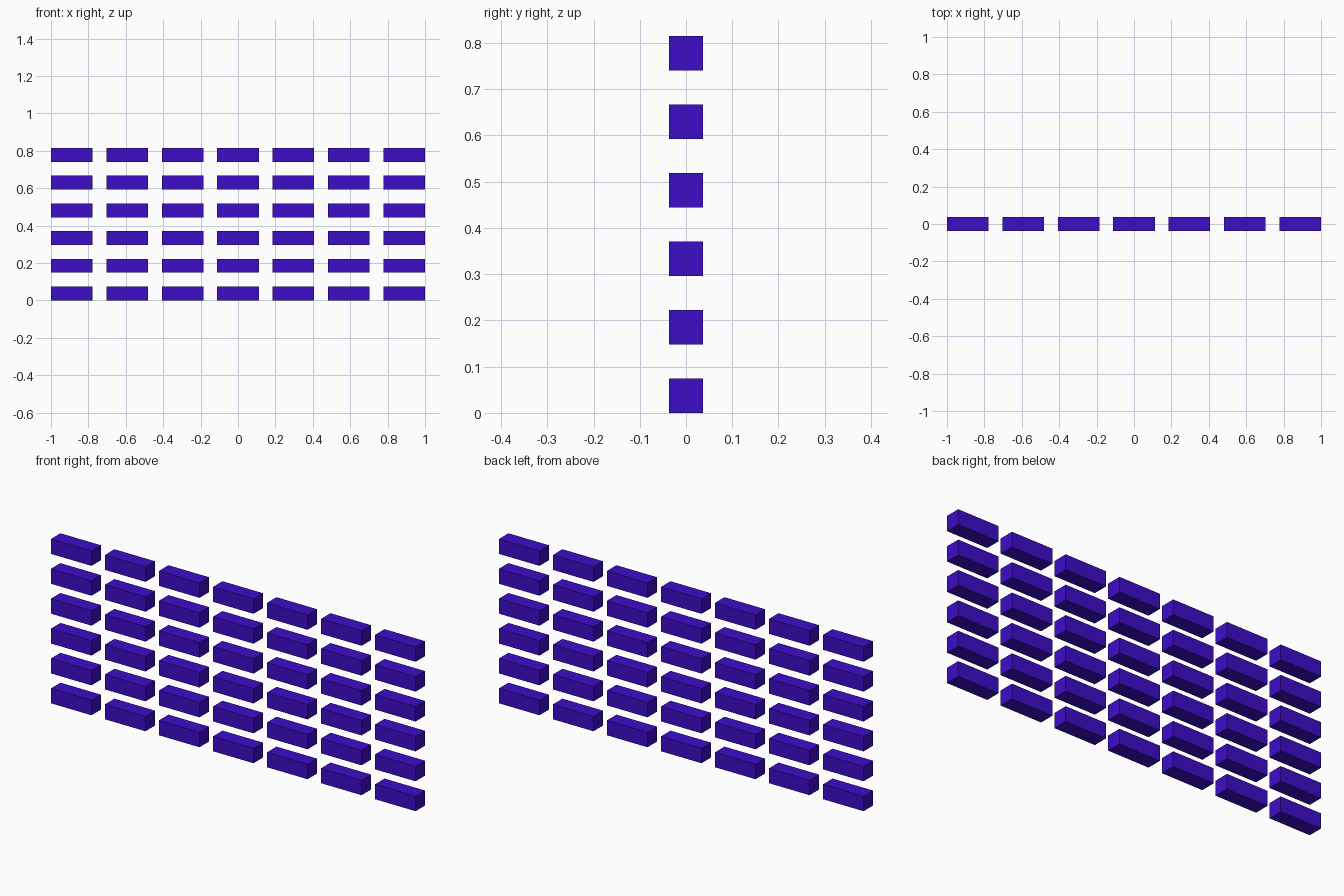
import bpy

if "Cube" in bpy.data.objects:
    bpy.data.objects.remove(bpy.data.objects["Cube"])

U = 2 / 27                      # grid unit: brick is 3 x 1 x 1, gaps are 1
COLS, ROWS = 7, 6

# Shared violet material
mat = bpy.data.materials.new("violet")
mat.diffuse_color = (0.047, 0.004, 0.58, 1)
mat.use_nodes = True
mat.node_tree.nodes["Principled BSDF"].inputs["Base Color"].default_value = mat.diffuse_color

# Lower left brick
bpy.ops.mesh.primitive_cube_add(size=1, location=(-1 + 1.5 * U, 0, U / 2))
bricks = bpy.context.object
bricks.name = "brick_grid"
bricks.scale = (3 * U, U, U)
bpy.ops.object.transform_apply(location=False, rotation=False, scale=True)
bricks.data.materials.append(mat)

# Repeat along the row, then stack the rows
for name, count, step in (("columns", COLS, (4 * U, 0, 0)),
                          ("rows", ROWS, (0, 0, 2 * U))):
    array = bricks.modifiers.new(name, 'ARRAY')
    array.count = count
    array.use_relative_offset = False
    array.use_constant_offset = True
    array.constant_offset_displace = step
